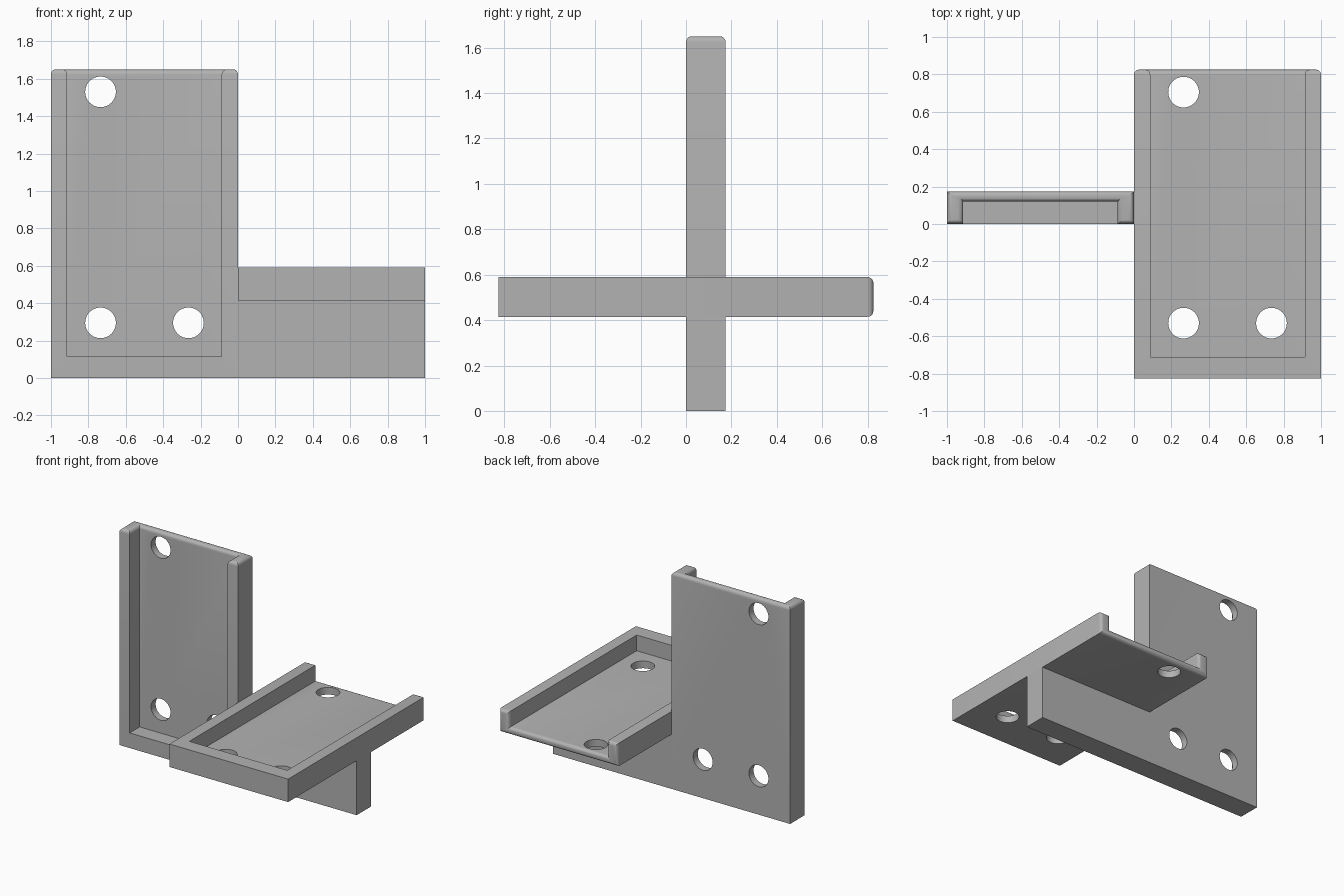
import bpy, bmesh, math
from mathutils import Matrix, Vector

cube = bpy.data.objects.get("Cube")
if cube:
    bpy.data.objects.remove(cube, do_unlink=True)

# Overall tray dimensions
WIDTH, LENGTH, DEPTH = 1.0, 1.65, 0.175
WALL, END_WALL, FLOOR = 0.087, 0.115, 0.055
HOLE_RADIUS, FILLET = 0.082, 0.026
HOLES = [(0.265, 0.295), (0.735, 0.295), (0.265, 1.53)]

grey = bpy.data.materials.new("plain_grey")
grey.use_nodes = True
colour = (0.45, 0.45, 0.45, 1)
grey.diffuse_color = colour
grey.node_tree.nodes["Principled BSDF"].inputs["Base Color"].default_value = colour


def add_object(name, bm):
    mesh = bpy.data.meshes.new(name)
    bm.to_mesh(mesh)
    bm.free()
    obj = bpy.data.objects.new(name, mesh)
    bpy.context.collection.objects.link(obj)
    mesh.materials.append(grey)
    return obj


def box(name, low, high):
    low, high = Vector(low), Vector(high)
    bm = bmesh.new()
    bmesh.ops.create_cube(bm, size=1, matrix=Matrix.Translation((low + high) / 2)
                          @ Matrix.Diagonal((high - low).to_4d()))
    return add_object(name, bm)


def hole_cutter(x, y):
    bm = bmesh.new()
    bmesh.ops.create_cone(bm, cap_ends=True, segments=48, radius1=HOLE_RADIUS,
                          radius2=HOLE_RADIUS, depth=DEPTH,
                          matrix=Matrix.Translation((x, y, 0)))
    return add_object("hole_cutter", bm)


def tray(name, placement):
    """Tray open at its far end, with three screw holes through the floor."""
    obj = box(name, (0, 0, 0), (WIDTH, LENGTH, DEPTH))
    cutters = [box("pocket_cutter", (WALL, END_WALL, FLOOR),
                   (WIDTH - WALL, LENGTH + 1, DEPTH + 1))]
    cutters += [hole_cutter(x, y) for x, y in HOLES]
    for cutter in cutters:
        cutter.hide_render = True
        mod = obj.modifiers.new("cut", 'BOOLEAN')
        mod.operation = 'DIFFERENCE'
        mod.solver = 'EXACT'
        mod.object = cutter
    bpy.context.view_layer.update()
    graph = bpy.context.evaluated_depsgraph_get()
    mesh = bpy.data.meshes.new_from_object(obj.evaluated_get(graph))
    obj.modifiers.clear()
    for cutter in cutters:
        bpy.data.objects.remove(cutter, do_unlink=True)

    # Round every edge of the open end
    bm = bmesh.new()
    bm.from_mesh(mesh)
    rim = [e for e in bm.edges if all(v.co.y > LENGTH - 0.001 for v in e.verts)]
    bmesh.ops.bevel(bm, geom=rim, offset=FILLET, segments=5, profile=0.5,
                    affect='EDGES', clamp_overlap=False)
    bm.transform(placement)
    bm.to_mesh(mesh)
    bm.free()
    obj.data = mesh
    bpy.ops.object.select_all(action='DESELECT')
    obj.select_set(True)
    bpy.context.view_layer.objects.active = obj
    bpy.ops.object.shade_smooth_by_angle(angle=math.radians(30))
    return obj


# Upright tray facing the front, and flat tray facing up
tray("upright_tray", Matrix.Translation((-1, DEPTH, 0)) @ Matrix.Rotation(math.pi / 2, 4, 'X'))
SHELF = 0.415
tray("flat_tray", Matrix.Translation((0, -LENGTH / 2, SHELF)))

# Solid web carrying the flat tray
box("support_web", (0, 0, 0), (WIDTH, DEPTH, SHELF))
